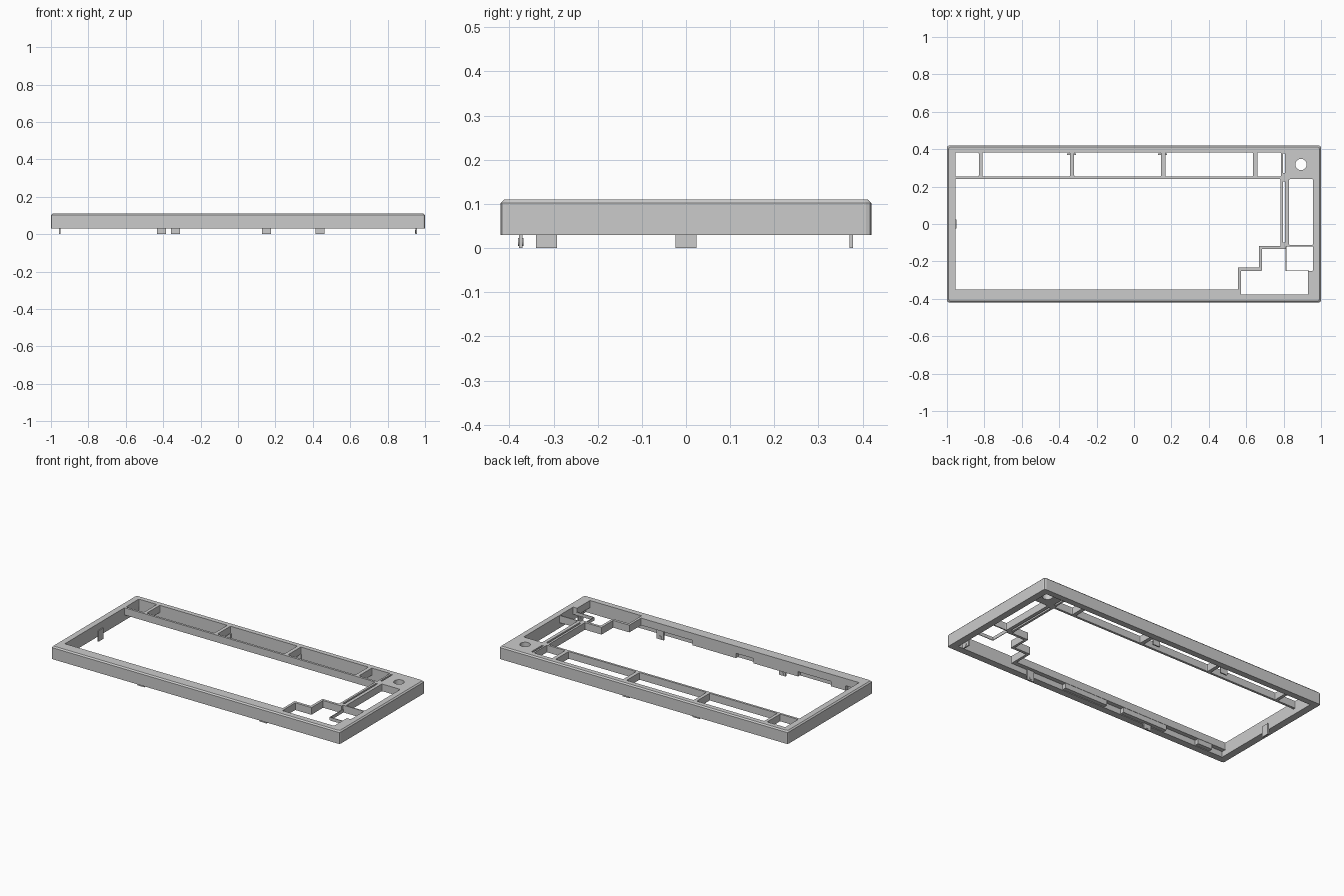
import bpy, bmesh, math
from mathutils import Vector

cube = bpy.data.objects.get("Cube")
if cube:
    bpy.data.objects.remove(cube, do_unlink=True)

grey = bpy.data.materials.new("satin grey")
grey.use_nodes = True
colour = (0.6, 0.6, 0.6, 1)
grey.diffuse_color = colour
grey.node_tree.nodes["Principled BSDF"].inputs["Base Color"].default_value = colour

BOTTOM, PLATE, TOP = 0.03, 0.065, 0.11
LEFT, RIGHT, FRONT, BACK = -0.955, 0.957, -0.377, 0.382   # cavity walls


def rect(x0, x1, y0, y1):
    return [(x0, y0), (x1, y0), (x1, y1), (x0, y1)]


def circle(x, y, r, n=32):
    return [(x + r * math.cos(2 * math.pi * i / n),
             y + r * math.sin(2 * math.pi * i / n)) for i in range(n)]


def rounded(points, r):
    """Replace every corner of an outline by a small curve."""
    out = []
    for i, point in enumerate(points):
        p = Vector(point)
        a = p + (Vector(points[i - 1]) - p).normalized() * r
        b = p + (Vector(points[(i + 1) % len(points)]) - p).normalized() * r
        out += [tuple(a), tuple(a * 0.25 + p * 0.5 + b * 0.25), tuple(b)]
    return out


def solid(name, loops, levels):
    """Closed solid from an outer outline and holes; levels are (z, rim scale)."""
    bm = bmesh.new()
    caps = ([], [])
    for k, loop in enumerate(loops):
        rings = []
        for z, (sx, sy) in levels:
            if k:
                sx = sy = 1
            rings.append([bm.verts.new((x * sx, y * sy, z)) for x, y in loop])
        n = len(loop)
        for low, high in zip(rings, rings[1:]):
            for i in range(n):
                j = (i + 1) % n
                bm.faces.new((low[i], low[j], high[j], high[i]))
        for cap, ring in zip(caps, (rings[0], rings[-1])):
            cap += [bm.edges.get((ring[i - 1], ring[i])) for i in range(n)]
    for cap in caps:
        bmesh.ops.triangle_fill(bm, edges=cap, use_beauty=True, normal=(0, 0, 1))
    bmesh.ops.recalc_face_normals(bm, faces=bm.faces)
    mesh = bpy.data.meshes.new(name)
    bm.to_mesh(mesh)
    bm.free()
    mesh.materials.append(grey)
    obj = bpy.data.objects.new(name, mesh)
    bpy.context.collection.objects.link(obj)
    return obj


def prism(name, loops, z0, z1):
    return solid(name, loops, [(z0, (1, 1)), (z1, (1, 1))])


# Surrounding wall below the top plate
outer = rounded(rect(-1, 1, -0.42, 0.42), 0.012)
prism("outer_wall", [outer, rect(LEFT, RIGHT, FRONT, BACK)], BOTTOM, PLATE)

# Main key opening, stepped around the arrow cluster
main = [(LEFT, -0.35), (0.556, -0.35), (0.556, -0.233), (0.668, -0.233),
        (0.668, -0.118), (0.783, -0.118), (0.783, 0.24), (LEFT, 0.24)]
arrows = [(0.572, FRONT), (0.93, FRONT), (0.93, -0.25), (0.957, -0.25),
          (0.957, -0.12), (0.813, -0.12), (0.813, -0.134), (0.684, -0.134),
          (0.684, -0.25), (0.572, -0.25)]
holes = [rounded(main, 0.004), rounded(arrows, 0.003)]

# Function row openings
for x0, x1 in [(LEFT, -0.83), (-0.81, -0.342), (-0.32, 0.144),
               (0.168, 0.636), (0.66, 0.786)]:
    holes.append(rounded(rect(x0, x1, 0.254, BACK), 0.006))

# Right column opening, slits between the twin rails, and knob hole
holes.append(rounded(rect(0.829, RIGHT, -0.113, 0.24), 0.006))
for y0, y1 in [(-0.1, 0.228), (0.272, 0.376)]:
    holes.append(rect(0.797, 0.808, y0, y1))
holes.append(circle(0.893, 0.318, 0.03))

# Top plate with a chamfered rim
solid("top_plate", [outer] + holes,
      [(PLATE, (1, 1)), (TOP - 0.008, (1, 1)), (TOP, (0.992, 0.981))])

# Thin dividers in the arrow cluster
prism("arrow_divider_front", [rect(0.813, 0.935, -0.252, -0.248)], PLATE, 0.085)
prism("arrow_divider_side", [rect(0.811, 0.815, -0.25, -0.118)], PLATE, 0.085)

# Support ledges under the front lip
for x0, x1 in [(-0.86, -0.76), (-0.53, -0.22), (-0.1, 0.2)]:
    prism("front_ledge", [rect(x0, x1, FRONT - 0.002, -0.352)], 0.034, PLATE + 0.002)


def clip(name, x, y, turn, button):
    """Thin clip hanging below the wall, some with a round button."""
    parts = [prism(name, [rect(-0.024, 0.024, 0, 0.068)], -0.004, 0.004)]
    if button:
        parts.append(prism(name + "_button", [circle(0, 0.014, 0.009, 16)],
                           -0.006, 0.006))
    for part in parts:
        part.location = (x, y, 0)
        part.rotation_euler = (math.pi / 2, 0, turn)


# Clips around the inside of the walls
for x in (-0.408, 0.438):
    clip("front_clip", x, FRONT + 0.003, 0, True)
for x in (-0.335, 0.153):
    clip("back_clip", x, BACK - 0.008, 0, False)
clip("right_clip", RIGHT - 0.005, -0.316, math.pi / 2, True)
clip("left_clip", LEFT + 0.002, 0, math.pi / 2, False)
